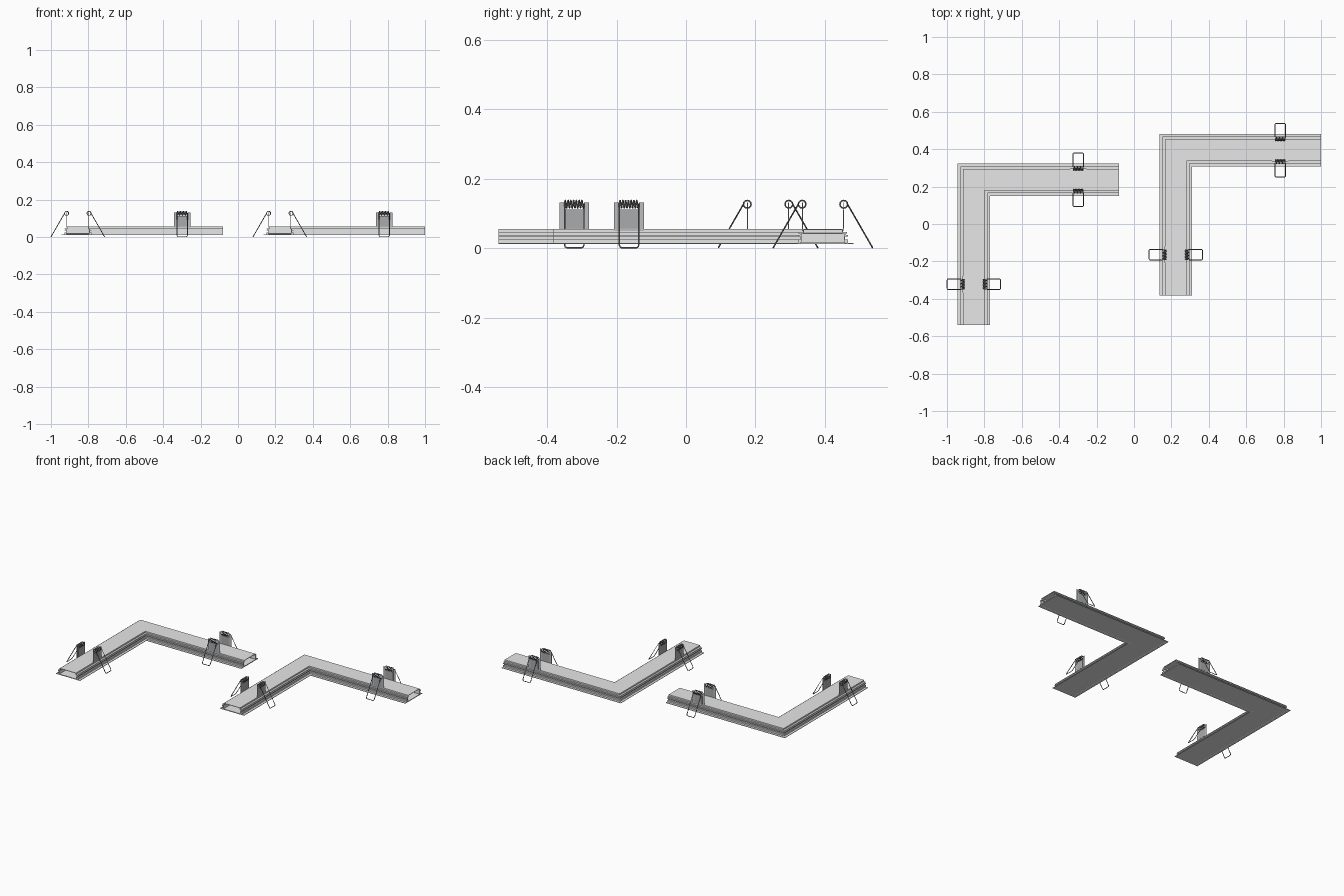
import bpy, bmesh, math

cube = bpy.data.objects.get("Cube")
if cube:
    bpy.data.objects.remove(cube, do_unlink=True)


def material(name, rgb):
    m = bpy.data.materials.new(name)
    m.use_nodes = True
    m.diffuse_color = (*rgb, 1)
    m.node_tree.nodes["Principled BSDF"].inputs["Base Color"].default_value = (*rgb, 1)
    return m


ALUMINIUM = material("aluminium", (0.8, 0.8, 0.8))
DIFFUSER = material("diffuser white", (0.82, 0.82, 0.82))
PLATE = material("clip plate grey", (0.5, 0.51, 0.52))
TONGUE = material("tongue grey", (0.4, 0.41, 0.42))
STEEL = material("spring steel", (0.25, 0.25, 0.25))

LENGTH = 0.864      # outer length of each arm
HALF = 0.0875       # half width of the flange
CLIP_AT = 0.646     # clip distance from the outer corner
UNITS = {"left_unit": (0.136, 0.482), "right_unit": (-0.944, 0.324)}


def add_object(name, data, mat):
    data.materials.append(mat)
    ob = bpy.data.objects.new(name, data)
    bpy.context.collection.objects.link(ob)


def finish(name, bm, mat):
    bmesh.ops.recalc_face_normals(bm, faces=bm.faces)
    me = bpy.data.meshes.new(name)
    bm.to_mesh(me)
    bm.free()
    add_object(name, me, mat)


def mitred_sweep(name, profile, corner, mat):
    """Run a closed (offset, height) profile round the L with a mitred corner."""
    bm = bmesh.new()
    x, y = corner
    rings = [[], [], []]
    for d, z in profile:
        plan = [(LENGTH, d - HALF), (HALF - d, d - HALF), (HALF - d, -LENGTH)]
        for ring, (px, py) in zip(rings, plan):
            ring.append(bm.verts.new((x + px, y + py, z)))
    n = len(profile)
    for a, b in zip(rings, rings[1:]):
        for i in range(n):
            j = (i + 1) % n
            bm.faces.new((a[i], a[j], b[j], b[i]))
    bm.faces.new(rings[0])
    bm.faces.new(rings[2])
    finish(name, bm, mat)


def extruded_plate(name, outline, v, thick, place, mat):
    """Upright plate from an (along, height) outline."""
    bm = bmesh.new()
    face = bm.faces.new([bm.verts.new(place(u, v - thick / 2, z)) for u, z in outline])
    out = bmesh.ops.extrude_face_region(bm, geom=[face])
    step = [b - a for a, b in zip(place(0, 0, 0), place(0, thick, 0))]
    verts = [g for g in out["geom"] if isinstance(g, bmesh.types.BMVert)]
    bmesh.ops.translate(bm, vec=step, verts=verts)
    # The extrusion keeps its starting face, so the plate is closed
    finish(name, bm, mat)


def wire(name, points, place, mat, radius=0.0022):
    cu = bpy.data.curves.new(name, "CURVE")
    cu.dimensions = "3D"
    cu.bevel_depth = radius
    cu.bevel_resolution = 1
    sp = cu.splines.new("POLY")
    sp.points.add(len(points) - 1)
    for p, co in zip(sp.points, points):
        p.co = (*place(*co), 1)
    sp.use_cyclic_u = True
    add_object(name, cu, mat)


def spring_clip(name, place):
    # Bracket with a notch for the coil
    w, slot = 0.043, 0.028
    outline = [(-w, 0.05), (w, 0.05), (w, 0.132), (slot, 0.132), (slot, 0.112),
               (-slot, 0.112), (-slot, 0.132), (-w, 0.132)]
    extruded_plate(name + "_bracket", outline, 0.059, 0.002, place, PLATE)
    tongue = [(-slot, 0.057), (slot, 0.057), (slot, 0.111), (-slot, 0.111)]
    extruded_plate(name + "_tongue", tongue, 0.059, 0.0034, place, TONGUE)
    # Coil whose two ends run out into a rounded loop
    turns, steps, r = 7, 12, 0.011
    path = []
    for i in range(turns * steps + 1):
        a = 2 * math.pi * i / steps
        u = -slot + 2 * slot * i / (turns * steps)
        path.append((u, 0.06 + r * math.cos(a), 0.127 + r * math.sin(a)))
    _, v0, z0 = path[0]
    foot_v, foot_z = 0.143, 0.002

    def leg(u, t):
        return (u, v0 + (foot_v - v0) * t, z0 + (foot_z - z0) * t)

    bend = [(1, 0.94), (0.93, 0.985), (0.78, 1)]
    path += [leg(slot * k, t) for k, t in bend]
    path += [leg(-slot * k, t) for k, t in reversed(bend)]
    wire(name + "_spring", path, place, STEEL)


def mirrored(points):
    return [(-d, z) for d, z in reversed(points)]


# Half of the stepped hollow housing: outside going up, inside coming down
outer = [(HALF, 0.012), (HALF, 0.015), (0.072, 0.015), (0.072, 0.025),
         (0.064, 0.025), (0.064, 0.034), (0.072, 0.034), (0.072, 0.039),
         (0.066, 0.039), (0.066, 0.043), (0.07, 0.043), (0.07, 0.047),
         (0.058, 0.047), (0.058, 0.056)]
inner = [(0.055, 0.053), (0.055, 0.044), (0.061, 0.042), (0.061, 0.018), (0.07, 0.012)]
housing = outer + mirrored(outer) + mirrored(inner) + inner
diffuser = [(0.069, 0.0125), (0.061, 0.0175), (-0.061, 0.0175), (-0.069, 0.0125)]

for unit, (cx, cy) in UNITS.items():
    mitred_sweep(unit + "_housing", housing, (cx, cy), ALUMINIUM)
    mitred_sweep(unit + "_diffuser", diffuser, (cx, cy), DIFFUSER)
    # A facing pair of clips on each arm
    for side, label in ((1, "outer"), (-1, "inner")):
        def on_side_arm(u, v, z):
            return (cx + CLIP_AT + u, cy - HALF + side * v, z)

        def on_front_arm(u, v, z):
            return (cx + HALF - side * v, cy - CLIP_AT + u, z)

        spring_clip(f"{unit}_side_arm_{label}_clip", on_side_arm)
        spring_clip(f"{unit}_front_arm_{label}_clip", on_front_arm)
